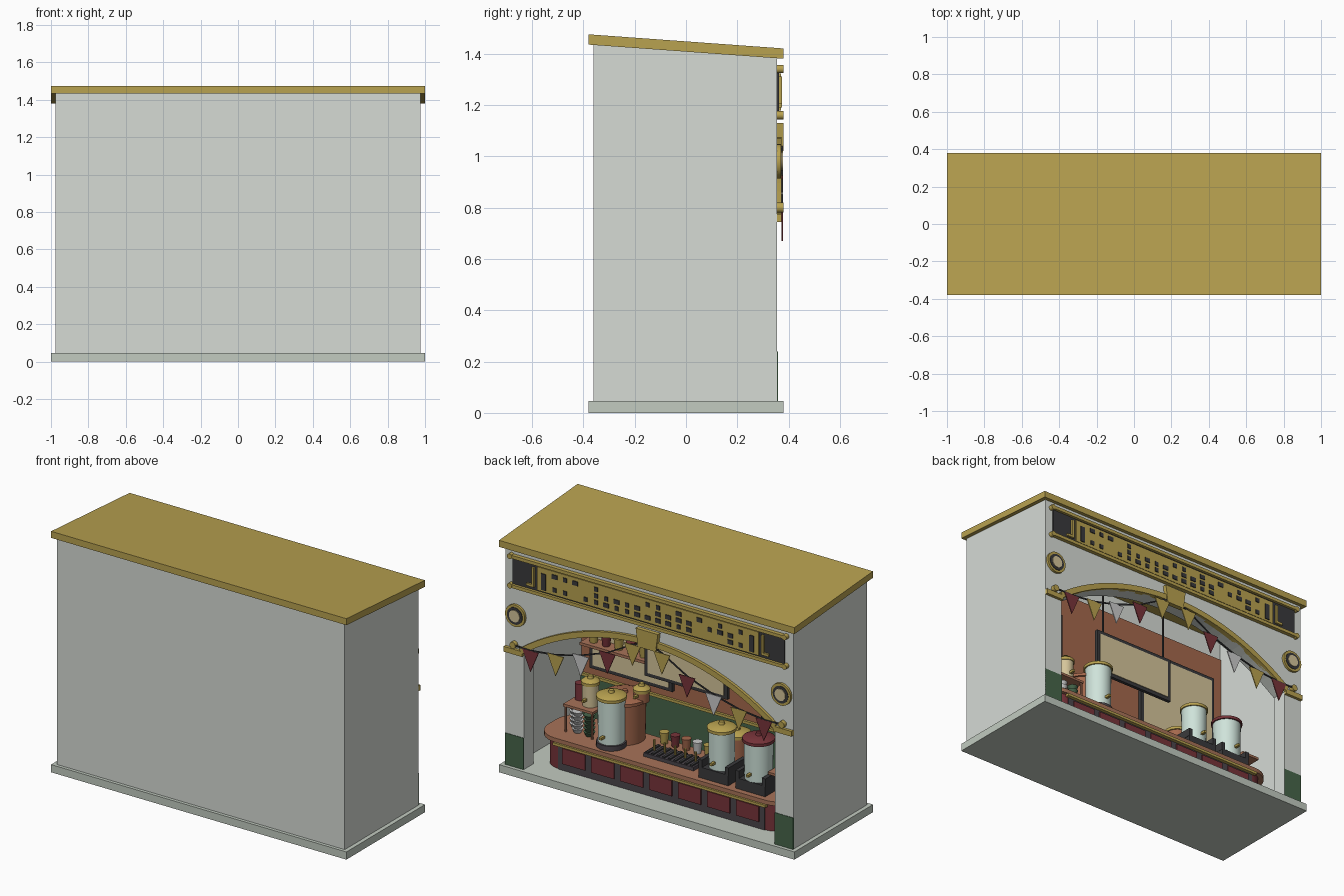
import bpy, bmesh, math, random
from mathutils import Vector

if "Cube" in bpy.data.objects:
    bpy.data.objects.remove(bpy.data.objects["Cube"])

random.seed(4)

def mat(name, hexcol):
    m = bpy.data.materials.new(name)
    c = [int(hexcol[i:i + 2], 16) / 255 for i in (0, 2, 4)]
    m.diffuse_color = [((v + .055) / 1.055) ** 2.4 for v in c] + [1]
    m.use_nodes = True
    m.node_tree.nodes["Principled BSDF"].inputs["Base Color"].default_value = m.diffuse_color
    return m

WALL = mat("plaster", "d6dbd5"); STONE = mat("stone", "c2cbc0"); GOLD = mat("gold", "b9a250")
DARK = mat("dark", "3a3a3c"); MAROON = mat("maroon", "78343a"); PLUM = mat("plum", "4c464c")
GREEN = mat("green", "46654a"); WOOD = mat("wood", "a87358"); COPPER = mat("copper", "a5694d")
CREAM = mat("cream", "d5c59a"); MINT = mat("mint", "cfe3da"); WHITE = mat("white", "e4e6e4")

def finish(name, bm, m, smooth=False):
    bmesh.ops.recalc_face_normals(bm, faces=bm.faces)
    me = bpy.data.meshes.new(name)
    bm.to_mesh(me); bm.free()
    o = bpy.data.objects.new(name, me)
    bpy.context.collection.objects.link(o)
    me.materials.append(m)
    if smooth:
        bpy.ops.object.select_all(action='DESELECT')
        o.select_set(True)
        bpy.context.view_layer.objects.active = o
        bpy.ops.object.shade_smooth_by_angle(angle=math.radians(35))
    return o

def prism(name, pts, axis, a, b, m, smooth=False):
    put = {'x': lambda p, t: (t, p[0], p[1]), 'y': lambda p, t: (p[0], t, p[1]),
           'z': lambda p, t: (p[0], p[1], t)}[axis]
    bm = bmesh.new()
    lo = [bm.verts.new(put(p, a)) for p in pts]
    hi = [bm.verts.new(put(p, b)) for p in pts]
    bm.faces.new(lo); bm.faces.new(hi)
    for i in range(len(pts)):
        j = (i + 1) % len(pts)
        bm.faces.new((lo[i], lo[j], hi[j], hi[i]))
    return finish(name, bm, m, smooth)

def box(name, x0, x1, y0, y1, z0, z1, m):
    return prism(name, [(x0, z0), (x1, z0), (x1, z1), (x0, z1)], 'y', y0, y1, m)

def lathe(name, prof, loc, m, axis='z', seg=28):
    bm = bmesh.new()
    vs = [bm.verts.new((r, 0, h)) for r, h in prof]
    es = [bm.edges.new(p) for p in zip(vs, vs[1:])]
    bmesh.ops.spin(bm, geom=vs + es, cent=(0, 0, 0), axis=(0, 0, 1), angle=2 * math.pi, steps=seg)
    bmesh.ops.remove_doubles(bm, verts=bm.verts, dist=1e-5)
    for v in bm.verts:
        x, y, z = v.co
        v.co = Vector(loc) + Vector({'z': (x, y, z), 'y': (x, z, -y), 'x': (z, x, y)}[axis])
    return finish(name, bm, m, True)

def cyl(name, loc, r, h, m, axis='z', r2=None, seg=28):
    return lathe(name, [(0, 0), (r, 0), (r if r2 is None else r2, h), (0, h)], loc, m, axis, seg)

# shell: base, sloped roof, walls
roof_z = lambda y: 1.435 - (y + .38) * .055 / .76
box("base_slab", -1, 1, -.38, .38, 0, .047, STONE)
prism("roof", [(-.38, 1.435), (.38, 1.38), (.38, 1.42), (-.38, 1.475)], 'x', -1, 1, GOLD)
for s in (-1, 1):
    prism("side_wall", [(-.36, .045), (.355, .045), (.355, roof_z(.355)), (-.36, roof_z(-.36))],
          'x', s * .93, s * .975, WALL)
prism("front_wall", [(-.36, .045), (-.325, .045), (-.325, roof_z(-.325)), (-.36, roof_z(-.36))],
      'x', -.93, .93, WALL)

# arched facade with trim
CZ, R = -.39, 1.43
def arc(r, n=28):
    a = math.asin(.85 / R)
    return [(r * math.sin(a - 2 * a * i / n), CZ + r * math.cos(a - 2 * a * i / n)) for i in range(n + 1)]
top = roof_z(.355)
prism("arched_facade", [(.93, .045), (.93, top), (-.93, top), (-.93, .045), (-.85, .045)]
      + arc(R)[::-1] + [(.85, .045)], 'y', .26, .355, WALL)
prism("arch_trim", arc(R) + arc(R + .035)[::-1], 'y', .34, .373, GOLD)
prism("keystone", [(-.06, 1.02), (.06, 1.02), (.075, 1.13), (-.075, 1.13)], 'y', .35, .38, GOLD)
for s in (-1, 1):
    x0, x1 = sorted((s * .85, s * .975))
    box("spring_band", x0, x1, .35, .373, .743, .775, GOLD)
    box("pier_tile", x0, x1, .35, .358, .047, .24, GREEN)
    cyl("roundel_ring", (s * .9, .35, .98), .067, .02, GOLD, 'y')
    cyl("roundel_dark", (s * .9, .352, .98), .052, .021, DARK, 'y')
    cyl("roundel_centre", (s * .9, .352, .98), .036, .025, CREAM, 'y')
    cyl("bunting_peg", (s * .91, .35, .8), .02, .03, GOLD, 'y', seg=16)

# sign board with abstract block ornament
box("sign_back", -.92, .92, .35, .363, 1.165, 1.335, DARK)
box("sign_face", -.75, .75, .355, .37, 1.178, 1.322, GOLD)
for z in (1.16, 1.34):
    box("sign_rail", -.93, .93, .35, .379, z - .01, z + .01, GOLD)
    for s in (-1, 1):
        cyl("rail_knob", (s * .93, .35, z), .016, .03, GOLD, 'y', seg=16)
for i in range(19):
    x = -.63 + i * .07
    for k in range(3):
        if random.random() < .6:
            w, z = random.choice((.012, .018)), 1.21 + k * .04
            box("sign_block", x - w, x + w, .365, .375, z - .013, z + .013, DARK)
for s in (-1, 1):
    for a, b, z0, z1 in ((.77, .785, 1.19, 1.31), (.785, .82, 1.19, 1.205), (.69, .72, 1.19, 1.29)):
        x0, x1 = sorted((s * a, s * b))
        box("sign_fret", x0, x1, .36, .375, z0, z1, DARK if a < .75 else GOLD)

# bunting: two swags of five flags
cord = [(0, 1.06), (.1, 1.02), (.27, .925), (.45, .86), (.62, .817), (.79, .798), (.91, .8)]
for s in (-1, 1):
    prism("bunting_cord", [(s * x, z + .004) for x, z in cord] + [(s * x, z - .004) for x, z in cord[::-1]],
          'y', .37, .377, DARK)
    for (x, z), m in zip(cord[1:6], (GOLD, MAROON, WHITE, GOLD, MAROON)):
        prism("pennant", [(s * x - .055, z), (s * x + .055, z), (s * x, z - .128)], 'y', .372, .378, m)

# interior back wall, wainscot, picture boards
def board(name, x0, x1, z0, z1, y):
    box(name + "_frame", x0, x1, y, y + .02, z0, z1, DARK)
    box(name + "_panel", x0 + .022, x1 - .022, y - .004, y + .024, z0 + .022, z1 - .022, CREAM)
box("terracotta_lining", -.93, .93, -.33, -.315, .36, 1.3, COPPER)
box("green_wainscot", -.93, .93, -.33, -.31, .047, .36, GREEN)
box("wainscot_trim", -.93, .93, -.33, -.3, .355, .372, GOLD)
board("wall_board_left", .3, .86, .42, 1.14, -.315)
board("wall_board_right", -.86, -.3, .42, 1.14, -.315)
board("hanging_board", -.28, .28, .64, .92, -.02)
for s in (-1, 1):
    cyl("hanger_rod", (s * .23, -.01, .91), .006, .49, DARK, seg=8)
box("wall_shelf", .4, .86, -.31, -.2, .595, .612, WOOD)
for i in range(5):
    cyl("shelf_cup", (.46 + i * .085, -.25, .612), .022, .07, MAROON if i % 2 else GOLD, r2=.03, seg=16)

# counter with rounded ends, panels and rail
def rounded(x, y0, y1, r, n=8):
    out = []
    for cx, cy, a0 in ((x - r, y1 - r, 0), (r - x, y1 - r, 90), (r - x, y0 + r, 180), (x - r, y0 + r, 270)):
        for i in range(n + 1):
            a = math.radians(a0 + 90 * i / n)
            out.append((cx + r * math.cos(a), cy + r * math.sin(a)))
    return out
prism("counter_body", rounded(.81, -.06, .235, .11), 'z', .045, .216, MAROON, True)
prism("counter_top", rounded(.845, -.085, .255, .13), 'z', .215, .24, WOOD, True)
box("counter_fascia", -.7, .7, .2, .24, .047, .214, PLUM)
for i in range(-3, 4):
    box("counter_panel", i * .196 - .077, i * .196 + .077, .23, .248, .09, .185, MAROON)
box("counter_rail", -.72, .72, .24, .262, .196, .212, GOLD)

# drink urns
def urn(name, x, y, z, r, h, body, lid):
    cyl(name + "_body", (x, y, z), r * .96, h, body, r2=r)
    lathe(name + "_lid", [(0, 0), (r * 1.1, 0), (r * 1.1, .018), (r * .8, .03), (.018, .034), (.014, .05), (0, .052)],
          (x, y, z + h), lid)
    box(name + "_tap", x - .008, x + .008, y + r * .9, y + r + .03, z + .04, z + .055, GOLD)
urn("copper_urn", .40, .02, .24, .12, .24, COPPER, COPPER)
urn("mint_urn_left", .40, .15, .27, .078, .26, MINT, GOLD)
cyl("mint_urn_left_foot", (.40, .15, .24), .085, .03, PLUM)
urn("small_urn", .30, .0, .48, .045, .06, COPPER, GOLD)
box("cup_stand", .52, .72, .0, .16, .395, .41, WOOD)
for x in (.53, .71):
    for y in (.01, .15):
        cyl("stand_leg", (x, y, .24), .007, .16, WOOD, seg=8)
urn("cream_jar", .59, .08, .41, .048, .13, CREAM, GOLD)
cyl("maroon_jar", (.68, .05, .41), .03, .1, MAROON)
for x, y, m in ((.65, .12, WHITE), (.57, .12, GREEN), (.7, .07, WHITE)):
    for k in range(5):
        cyl("stacked_cup", (x, y, .24 + k * .026), .02, .026, m, r2=.033, seg=16)
for x, r, lid in ((-.34, .075, GOLD), (-.59, .083, MAROON)):
    box("urn_stand", x - .1, x + .1, .05, .22, .24, .305, DARK)
    for s in (-1, 1):
        box("stand_cheek", x + s * .09 - .012, x + s * .09 + .012, .05, .22, .3, .35, DARK)
    urn("mint_urn_right", x, .14, .305, r, .225, MINT, lid)
urn("rear_urn", -.34, -.01, .24, .07, .2, COPPER, GOLD)
box("side_shelf", -.8, -.68, .06, .18, .36, .375, WOOD)
cyl("side_shelf_post", (-.74, .12, .24), .012, .12, DARK, seg=10)

# drip tray and small cups
box("drip_tray", -.17, .17, .04, .17, .24, .262, PLUM)
for i in range(9):
    x = -.15 + i * .0375
    box("tray_slat", x - .008, x + .008, .045, .165, .26, .27, DARK)
for i in range(5):
    cyl("tray_post", (-.14 + i * .07, .105, .26), .007, .065, GOLD, seg=10)
for i, m in enumerate((MAROON, GOLD, WHITE, COPPER, MAROON, GOLD)):
    cyl("counter_cup", (-.2 + i * .075, -.04, .24), .02, .07, m, r2=.028, seg=16)
